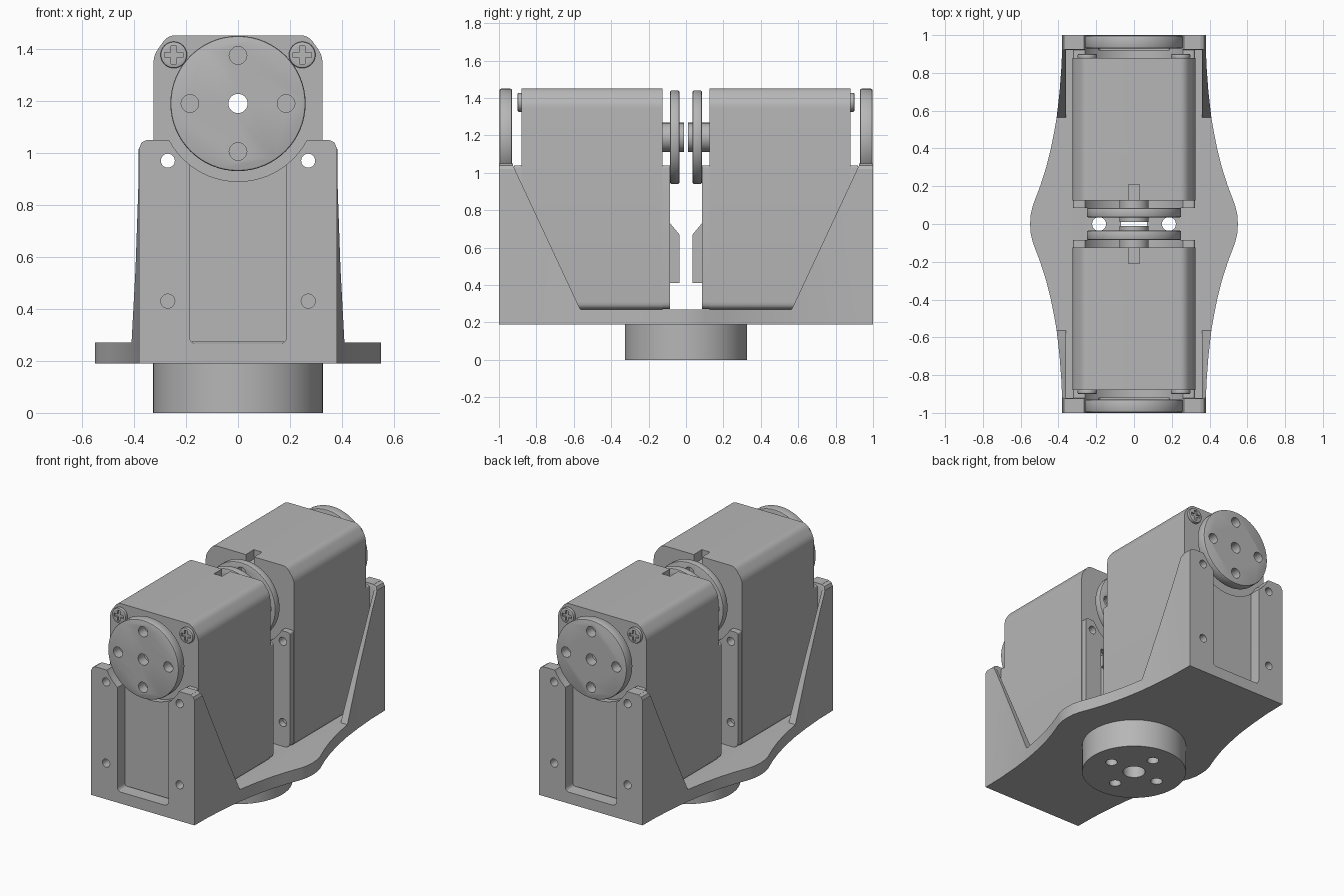
import bpy, bmesh
from math import cos, sin, tau, pi
from mathutils import Vector

if "Cube" in bpy.data.objects:
    bpy.data.objects.remove(bpy.data.objects["Cube"], do_unlink=True)

grey = bpy.data.materials.new("plain grey")
grey.use_nodes = True
grey.diffuse_color = (0.47, 0.47, 0.47, 1)
grey.node_tree.nodes["Principled BSDF"].inputs["Base Color"].default_value = grey.diffuse_color

AXLE = 1.19          # height of the servo shaft
parts = []


def circle(cx, cy, r, n=32):
    return [(cx + r * cos(tau * i / n), cy + r * sin(tau * i / n)) for i in range(n)]


def rounded(points, radii, steps=5):
    """Polygon with each corner rounded by a quadratic arc."""
    out = []
    for i, (p, r) in enumerate(zip(points, radii)):
        p = Vector(p)
        if r == 0:
            out.append(tuple(p))
            continue
        a = p + (Vector(points[i - 1]) - p).normalized() * r
        b = p + (Vector(points[(i + 1) % len(points)]) - p).normalized() * r
        for k in range(steps + 1):
            t = k / steps
            out.append(tuple(a * (1 - t) ** 2 + p * 2 * t * (1 - t) + b * t * t))
    return out


def box(x0, x1, z0, z1, r=0):
    return rounded([(x0, z0), (x1, z0), (x1, z1), (x0, z1)], [r] * 4)


def prism(name, pts, a, b, axis="y", keep=True):
    """Extrude a flat outline along an axis from a to b."""
    place = {"x": lambda u, v, t: (t, u, v),
             "y": lambda u, v, t: (u, t, v),
             "z": lambda u, v, t: (u, v, t)}[axis]
    bm = bmesh.new()
    low = [bm.verts.new(place(u, v, a)) for u, v in pts]
    high = [bm.verts.new(place(u, v, b)) for u, v in pts]
    bm.faces.new(low)
    bm.faces.new(high)
    for i in range(len(pts)):
        j = (i + 1) % len(pts)
        bm.faces.new((low[i], low[j], high[j], high[i]))
    bmesh.ops.recalc_face_normals(bm, faces=bm.faces)
    mesh = bpy.data.meshes.new(name)
    bm.to_mesh(mesh)
    bm.free()
    mesh.materials.append(grey)
    ob = bpy.data.objects.new(name, mesh)
    bpy.context.collection.objects.link(ob)
    if keep:
        parts.append(ob)
    return ob


def bake(ob):
    dg = bpy.context.evaluated_depsgraph_get()
    mesh = bpy.data.meshes.new_from_object(ob.evaluated_get(dg))
    ob.modifiers.clear()
    ob.data = mesh


def cut(ob, pts, a, b, axis="y", operation="DIFFERENCE"):
    cutter = prism("cutter", pts, a, b, axis, keep=False)
    cutter.hide_render = True
    mod = ob.modifiers.new("cut", "BOOLEAN")
    mod.operation, mod.solver, mod.object = operation, "EXACT", cutter
    bake(ob)
    bpy.data.objects.remove(cutter, do_unlink=True)


def soften(ob, width):
    mod = ob.modifiers.new("soft edge", "BEVEL")
    mod.width, mod.segments, mod.limit_method = width, 2, "ANGLE"
    bake(ob)


def horn(name, r, y0, y1, holes):
    """Round horn disc with four screw holes and a bored centre."""
    ob = prism(name, circle(0, AXLE, r, 64), y0, y1)
    soften(ob, 0.008)
    cut(ob, circle(0, AXLE, 0.037), -2, 2)
    for k in range(4):
        a = k * pi / 2
        cut(ob, circle(holes * cos(a), AXLE + holes * sin(a), 0.034, 20), -2, 2)
    return ob


# Bracket: solid with curved plan outline, then carved
plan = [(0, .55), (.05, .547), (.1, .535), (.2, .497), (.3, .465), (.4, .44), (.48, .424),
        (.56, .41), (.7, .394), (.85, .383), (1, .38)]
half = [(x, y) for y, x in reversed(plan)]
right = half + [(x, -y) for x, y in reversed(half[:-1])]
bracket = prism("bracket", right + [(-x, -y) for x, y in right], 0.19, 1.05, "z")
cut(bracket, [(-.925, 1.04), (-.565, .27), (.565, .27), (.925, 1.04), (.925, 1.2), (-.925, 1.2)],
    -1, 1, "x")
cut(bracket, box(-.36, .36, .27, 1.3), -.922, .922)
cut(bracket, circle(0, AXLE, 0.3, 64), -2, 2)
cut(bracket, box(-.187, .187, .266, 1.1, .03), -2, 2)
for s in (1, -1):
    for z in (.43, .97):
        cut(bracket, circle(s * .27, z, .027, 20), -2, 2)
    # Rounded shoulder at the top corner of each end plate
    cut(bracket, [(s * .35, 1.06), (s * .352, 1.049), (s * .371, 1.04), (s * .379, 1.02),
                  (s * .4, 1.02), (s * .4, 1.06)], -2, 2)

# Turntable under the bracket
turntable = prism("turntable", circle(0, 0, .327, 64), 0, .19, "z")
for ob in (bracket, turntable):
    cut(ob, circle(0, 0, .07), -1, .4, "z")
    for k in range(4):
        cut(ob, circle(.185 * cos(k * pi / 2), .185 * sin(k * pi / 2), .037, 20), -1, .4, "z")

case = rounded([(-.325, .27), (.325, .27), (.325, 1.375), (.27, 1.452), (-.27, 1.452), (-.325, 1.375)],
               [.04, .04, .03, .03, .03, .03])
flange = rounded([(-.322, .272), (.322, .272), (.322, 1.04), (-.322, 1.04)], [.04, .04, .015, .015])

for s, end in ((-1, "front"), (1, "back")):
    # Servo case with mounting flanges at both ends
    body = prism(end + "_servo_case", case, s * .125, s * .88)
    cut(body, box(-.03, .03, 1.39, 1.6), s * .05, s * .21)
    outer = prism(end + "_outer_flange", flange, s * .8795, s * .92)
    inner = prism(end + "_inner_flange", flange, s * .085, s * .1255)
    for ob in (outer, inner):
        cut(ob, circle(0, AXLE, .3, 64), -2, 2)
    cut(body, circle(0, AXLE, .037), -2, 2)
    for x in (-.27, .27):
        for ob in (body, outer, inner):
            cut(ob, circle(x, .97, .027, 20), -2, 2)
        for ob in (outer, inner):
            cut(ob, circle(x, .43, .027, 20), -2, 2)

    # Cable socket with two plugs and the wedge cover below it
    cut(inner, box(-.2, .2, .73, .86, .01), -2, 2)
    for x in (-.1, .1):
        prism(end + "_plug", box(x - .07, x + .07, .755, .835), s * .1, s * .13)
    prism(end + "_wedge_cover", [(s * .0855, .41), (s * .035, .41), (s * .035, .67), (s * .085, .73)],
          -.2, .2, "x")

    # Idler disc, drive horn and its hub
    horn(end + "_idler_disc", .26, s * .93, s * .997, .185)
    horn(end + "_drive_horn", .25, s * .035, s * .085, .185)
    hub = prism(end + "_hub", circle(0, AXLE, .078), s * .01, s * .126)
    cut(hub, circle(0, AXLE, .037), -2, 2)

    # Cross-head screws in the upper corners
    for x in (-.247, .247):
        screw = prism(end + "_screw", circle(x, 1.377, .051), s * .875, s * .9)
        soften(screw, .006)
        for w, h in ((.035, .01), (.01, .035)):
            cut(screw, box(x - w, x + w, 1.377 - h, 1.377 + h), s * .888, s * .95)

# Smooth shading with sharp creases
bpy.ops.object.select_all(action="DESELECT")
for ob in parts:
    ob.select_set(True)
bpy.context.view_layer.objects.active = parts[0]
bpy.ops.object.shade_smooth_by_angle(angle=pi / 6)
